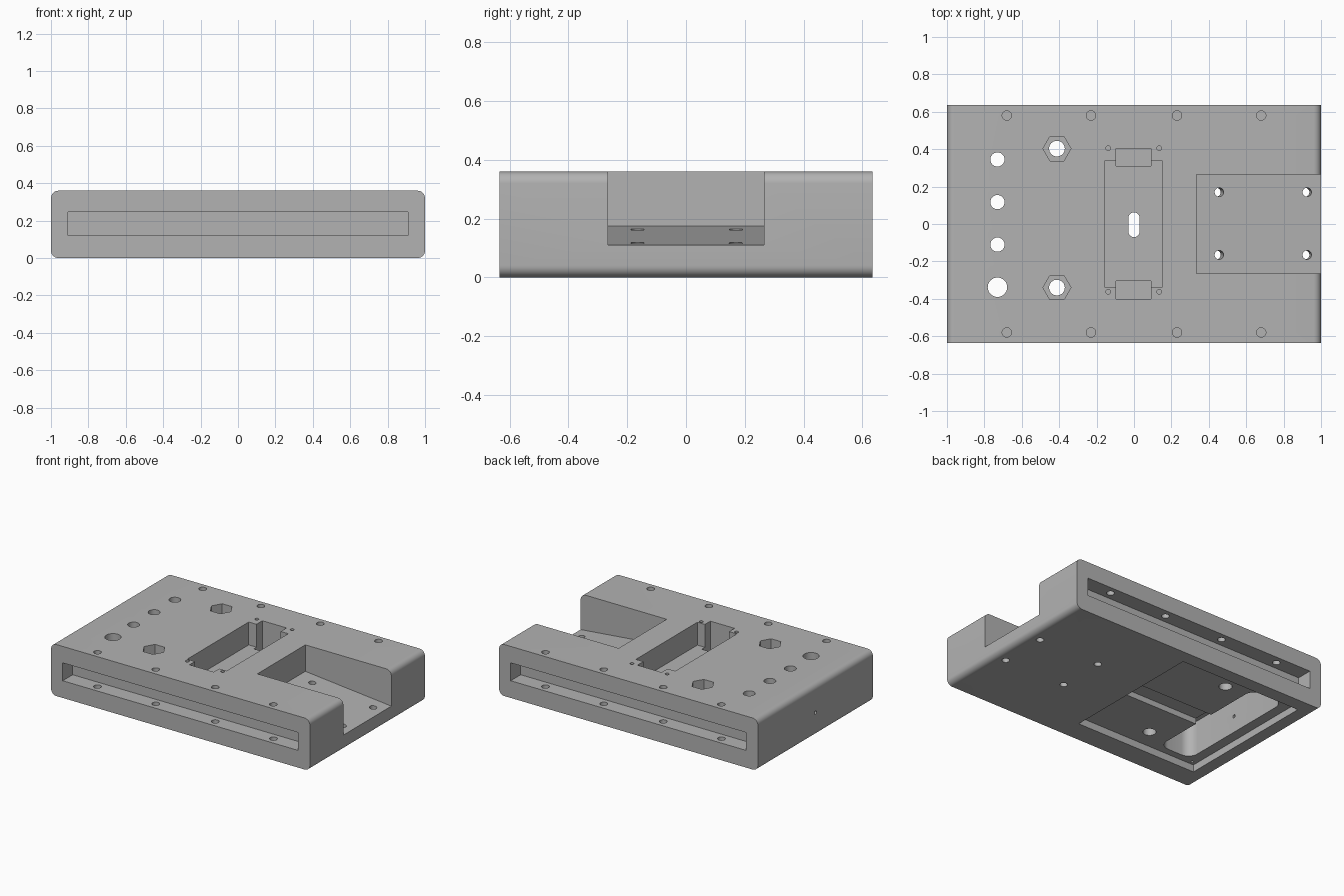
import bpy, bmesh, math
from mathutils import Matrix, Vector

if "Cube" in bpy.data.objects:
    bpy.data.objects.remove(bpy.data.objects["Cube"])

W, D, H = 1.0, 0.635, 0.36          # half width, half depth, height

grey = bpy.data.materials.new("plain grey")
grey.use_nodes = True
COLOUR = (0.45, 0.45, 0.45, 1)
grey.diffuse_color = COLOUR
grey.node_tree.nodes["Principled BSDF"].inputs["Base Color"].default_value = COLOUR


def rect(x0, x1, y0, y1):
    return [(x0, y0), (x1, y0), (x1, y1), (x0, y1)]


def ring(x, y, r, n=32):
    return [(x + r * math.cos(2 * math.pi * i / n), y + r * math.sin(2 * math.pi * i / n))
            for i in range(n)]


def rounded(x0, x1, y0, y1, r, n=8):
    pts = []
    corners = [(x1 - r, y1 - r), (x0 + r, y1 - r), (x0 + r, y0 + r), (x1 - r, y0 + r)]
    for k, (cx, cy) in enumerate(corners):
        for i in range(n + 1):
            a = math.pi / 2 * (k + i / n)
            pts.append((cx + r * math.cos(a), cy + r * math.sin(a)))
    return pts


def prism(name, pts, lo, hi, axis="Z"):
    """Extrude a 2D outline along z, y (outline in xz) or x (outline in yz)."""
    place = {"Z": lambda a, b, t: (a, b, t),
             "Y": lambda a, b, t: (a, t, b),
             "X": lambda a, b, t: (t, a, b)}[axis]
    bm = bmesh.new()
    face = bm.faces.new([bm.verts.new(place(a, b, lo)) for a, b in pts])
    ext = bmesh.ops.extrude_face_region(bm, geom=[face])
    verts = [v for v in ext["geom"] if isinstance(v, bmesh.types.BMVert)]
    shift = Vector(place(0, 0, hi - lo))
    bmesh.ops.translate(bm, verts=verts, vec=shift)
    bmesh.ops.recalc_face_normals(bm, faces=bm.faces)
    mesh = bpy.data.meshes.new(name)
    bm.to_mesh(mesh)
    bm.free()
    mesh.materials.append(grey)
    obj = bpy.data.objects.new(name, mesh)
    bpy.context.collection.objects.link(obj)
    return obj


# Main block with rounded long edges
body = prism("enclosure_body", rounded(-W, W, 0, H, 0.04), -D, D, "Y")
cutters = []


def cut(*args):
    obj = prism("cutter", *args)
    obj.hide_render = True
    cutters.append(obj)
    return obj


# Long slots in the front and back, with screw holes crossing them
for s in (-1, 1):
    a, b = sorted((s * (D - 0.11), s * (D + 0.1)))
    cut(rect(-0.91, 0.91, 0.12, 0.245), a, b, "Y")
    for x in (-0.68, -0.23, 0.23, 0.68):
        cut(ring(x, s * 0.58, 0.025), 0.07, 0.5)

# Right notch with a sloping floor and tilted screw holes
cut([(0.335, 0.175), (1.1, 0.1), (1.1, 0.5), (0.335, 0.5)], -0.265, 0.265, "Y")
for x, z in ((0.455, 0.163), (0.925, 0.117)):
    for y in (-0.165, 0.17):
        hole = cut(ring(0, 0, 0.024), -0.3, 0.1)
        hole.matrix_world = Matrix.Translation((x, y, z)) @ Matrix.Rotation(0.098, 4, "Y")

# Underside: cover recess, deep bay and wire channel
cut(rect(-0.89, 0.05, -0.48, 0.54), -0.1, 0.05)
cut(rounded(-0.82, -0.57, -0.43, 0.48, 0.07), 0.02, 0.29)
cut(rect(-0.7, 0.04, -0.075, 0.075), 0.02, 0.09)
for y in (-0.455, 0.515):
    cut(ring(-0.86, y, 0.01, 16), 0.02, 0.13)

# Centre pocket with deeper end tabs, corner screw holes and a through slot
cut(rect(-0.155, 0.15, -0.34, 0.34), 0.2, 0.5)
for y0, y1 in ((0.31, 0.405), (-0.40, -0.305)):
    cut(rect(-0.095, 0.092, y0, y1), 0.15, 0.52)
for x in (-0.138, 0.135):
    for y in (-0.362, 0.405):
        cut(ring(x, y, 0.013, 16), 0.25, 0.51)
cut(rounded(-0.03, 0.03, -0.07, 0.062, 0.0299), 0.03, 0.3)

# Hexagonal nut pockets with bolt holes
for y in (-0.34, 0.403):
    cut(ring(-0.412, y, 0.075, 6), 0.24, 0.5)
    cut(ring(-0.412, y, 0.042), 0.03, 0.3)

# Row of round openings above the deep bay
for y, r in ((0.345, 0.038), (0.117, 0.038), (-0.11, 0.038), (-0.338, 0.052)):
    cut(ring(-0.73, y, r), 0.2, 0.5)

# Small hole through the end wall
cut(ring(0, 0.165, 0.012, 16), -1.1, -0.75, "X")

# Carve everything, bake the result and remove the cutters
for c in cutters:
    mod = body.modifiers.new("carve", "BOOLEAN")
    mod.operation, mod.solver, mod.object = "DIFFERENCE", "EXACT", c
graph = bpy.context.evaluated_depsgraph_get()
baked = bpy.data.meshes.new_from_object(body.evaluated_get(graph))
body.modifiers.clear()
body.data = baked
baked.materials.clear()
baked.materials.append(grey)
for p in baked.polygons:
    p.material_index = 0
for c in cutters:
    bpy.data.objects.remove(c)

bpy.ops.object.select_all(action="DESELECT")
body.select_set(True)
bpy.context.view_layer.objects.active = body
bpy.ops.object.shade_smooth_by_angle(angle=math.radians(30))
